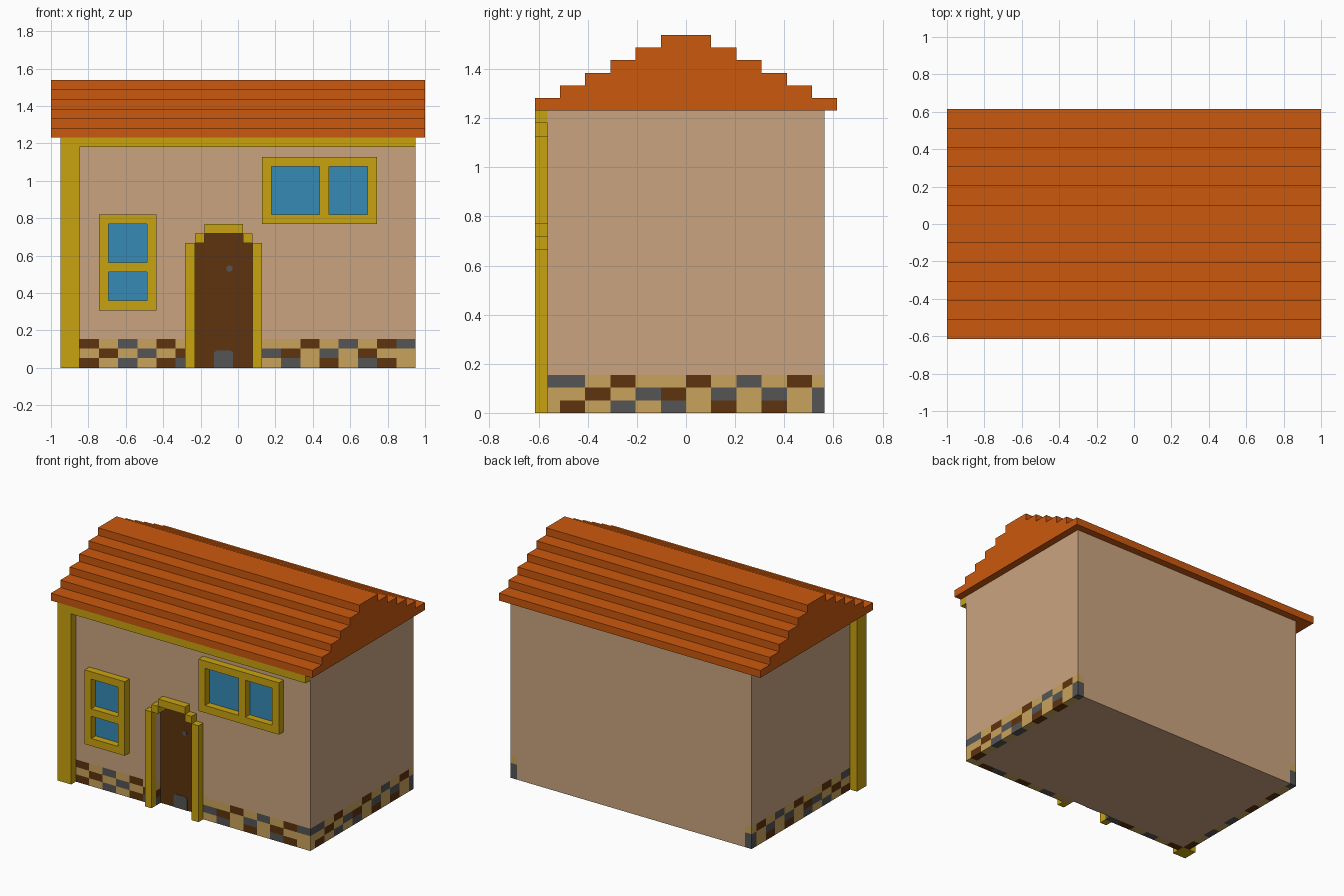
import bpy, bmesh, math
from mathutils import Vector

if "Cube" in bpy.data.objects:
    bpy.data.objects.remove(bpy.data.objects["Cube"])

U = 2 / 39  # one block unit; all sizes below are in blocks


def material(name, *srgb):
    m = bpy.data.materials.new(name)
    lin = [(c / 255 / 12.92) if c < 11 else ((c / 255 + 0.055) / 1.055) ** 2.4 for c in srgb]
    m.diffuse_color = (*lin, 1)
    m.use_nodes = True
    m.node_tree.nodes["Principled BSDF"].inputs["Base Color"].default_value = m.diffuse_color
    return m


WALL = material("plaster", 202, 164, 128)
TRIM = material("yellow_trim", 201, 164, 16)
ROOF = material("orange_tile", 202, 88, 13)
WOOD = material("dark_brown", 94, 51, 14)
GLASS = material("blue_glass", 54, 139, 181)
STONE = material("grey_stone", 85, 85, 85)
SAND = material("sand_stone", 201, 164, 92)


def finish(name, bm, mats):
    bmesh.ops.recalc_face_normals(bm, faces=bm.faces)
    bmesh.ops.scale(bm, vec=(U, U, U), verts=bm.verts)
    me = bpy.data.meshes.new(name)
    bm.to_mesh(me)
    bm.free()
    for m in mats:
        me.materials.append(m)
    ob = bpy.data.objects.new(name, me)
    bpy.context.collection.objects.link(ob)
    return ob


def boxes(name, mats, items):
    """items: (x0, x1, y0, y1, z0, z1[, material slot])"""
    bm = bmesh.new()
    for b in items:
        vs = bmesh.ops.create_cube(bm, size=1)["verts"]
        for v in vs:
            v.co = Vector([b[2 * i + (v.co[i] > 0)] for i in range(3)])
        for f in {f for v in vs for f in v.link_faces}:
            f.material_index = b[6] if len(b) > 6 else 0
    return finish(name, bm, mats)


def prism(name, mat, pts, a, b, axis="y"):
    """Extrude a profile (x,z) along y, or (y,z) along x."""
    bm = bmesh.new()
    put = (lambda p, d: (p[0], d, p[1])) if axis == "y" else (lambda p, d: (d, p[0], p[1]))
    f = bm.faces.new([bm.verts.new(put(p, a)) for p in pts])
    ext = bmesh.ops.extrude_face_region(bm, geom=[f])["geom"]
    move = put((0, 0), b - a)
    bmesh.ops.translate(bm, vec=move, verts=[v for v in ext if isinstance(v, bmesh.types.BMVert)])
    return finish(name, bm, [mat])


# Walls: main block, narrower core behind the stone base, front skin with door opening
boxes("main_walls", [WALL], [(-17.5, 18.5, -10, 11, 3, 24)])
boxes("base_core", [WALL], [(-16.5, 17.5, -10, 11, 0, 3)])
prism("front_wall", WALL, [(-16.5, 3), (-4.5, 3), (-4.5, 13), (-3.5, 13), (-3.5, 14), (0.5, 14),
                           (0.5, 13), (1.5, 13), (1.5, 3), (18.5, 3), (18.5, 24), (-16.5, 24)], -11, -10)

# Stone base: rows of two-block bricks (top, middle, bottom), s = sand, b = brown, g = grey
SLOT = "sbg"


def courses(rows, start, end):
    for r, row in enumerate(rows):
        for i, c in enumerate(row):
            yield start + 2 * i, min(start + 2 * i + 2, end), 2 - r, SLOT.index(c)


bricks = [(1.5, 2.5, -11, -10, 0, 3, 0)]
for rows, s, e in ((("bsgsbs", "sbsgsb", "bsgsbg"), -16.5, -4.5),
                   (("ssbsgsbg", "gbsgsbss", "sgsbsgbs"), 2.5, 18.5)):
    bricks += [(a, b, -11, -10, z, z + 1, k) for a, b, z, k in courses(rows, s, e)]
side = ("gsbssbsgsbs", "sbsgbsgsgsg", "bsgsgsbsbsg")
for x in (-17.5, 17.5):
    bricks += [(x, x + 1, a, b, z, z + 1, k) for a, b, z, k in courses(side, -10, 11)]
boxes("stone_base", [SAND, WOOD, STONE], bricks)

# Stepped roof profile, extruded along the ridge
half = []
for i in range(6):
    half += [(12 - 2 * i, 24 + i), (12 - 2 * i, 25 + i)]
prism("stepped_roof", ROOF, half + [(-y, z) for y, z in reversed(half)], -19.5, 19.5, "x")

# Corner post and eaves beam
boxes("corner_post", [TRIM], [(-18.5, -16.5, -12, -10, 0, 24)])
boxes("eaves_beam", [TRIM], [(-16.5, 18.5, -12, -11, 23, 24)])

# Windows: upright bars, cross bars and thin panes
F, B = -12, -11
boxes("left_window_frame", [TRIM],
      [(x, x + 1, F, B, 6, 16) for x in (-14.5, -9.5)] +
      [(-13.5, -9.5, F, B, z, z + 1) for z in (6, 10, 15)])
boxes("left_window_panes", [GLASS],
      [(-13.5, -9.5, -11.06, B, a, b) for a, b in ((7, 10), (11, 15))])
boxes("right_window_frame", [TRIM],
      [(x, x + 1, F, B, 15, 22) for x in (2.5, 8.5, 13.5)] +
      [(a, b, F, B, z, z + 1) for z in (15, 21) for a, b in ((3.5, 8.5), (9.5, 13.5))])
boxes("right_window_panes", [GLASS],
      [(a, b, -11.06, B, 16, 21) for a, b in ((3.5, 8.5), (9.5, 13.5))])

# Door surround with stepped arch
boxes("door_frame", [TRIM],
      [(x, x + 1, F, B, 0, 13) for x in (-5.5, 1.5)] +
      [(x, x + 1, F, B, 13, 14) for x in (-4.5, 0.5)] + [(-3.5, 0.5, F, B, 14, 15)])

# Recessed door with its small fittings
prism("door", WOOD, [(-4.5, 0), (1.5, 0), (1.5, 13), (0.5, 13), (0.5, 14), (-3.5, 14),
                     (-3.5, 13), (-4.5, 13)], -10.06, -10)
prism("pet_flap", STONE, [(-2.5, 0), (-0.5, 0), (-0.5, 1.55), (-0.75, 1.8), (-2.25, 1.8),
                          (-2.5, 1.55)], -10.12, -10.06)
prism("peephole", STONE, [(-0.9 + 0.35 * math.cos(math.pi * (i + .5) / 4),
                           10.35 + 0.35 * math.sin(math.pi * (i + .5) / 4)) for i in range(8)],
      -10.12, -10.06)
boxes("door_lock", [WOOD], [(0.5, 1.5, -10.12, -10.06, 6 + i * 0.36, 6.28 + i * 0.36) for i in range(3)])
